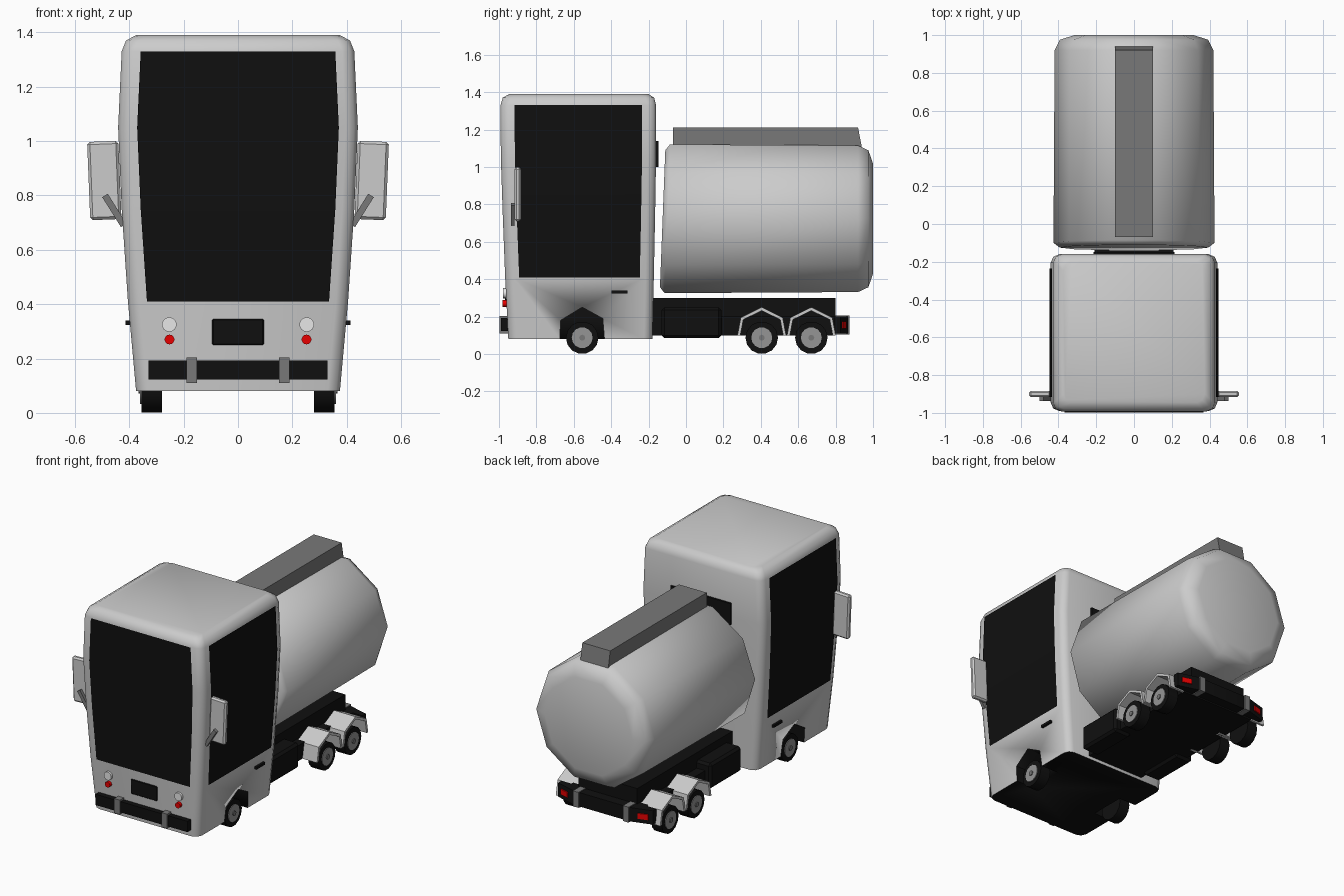
import bpy, bmesh, math
from mathutils import Matrix, Vector

if "Cube" in bpy.data.objects:
    bpy.data.objects.remove(bpy.data.objects["Cube"])


def material(name, r, g, b):
    m = bpy.data.materials.new(name)
    m.use_nodes = True
    m.diffuse_color = (r, g, b, 1)
    m.node_tree.nodes["Principled BSDF"].inputs["Base Color"].default_value = (r, g, b, 1)
    return m


BODY = material("light grey paint", 0.6, 0.6, 0.6)
BLACK = material("black", 0.005, 0.005, 0.005)
GREY = material("dark grey", 0.19, 0.19, 0.19)
HUB = material("hub grey", 0.3, 0.3, 0.3)
LAMP = material("lamp white", 0.85, 0.85, 0.85)
RED = material("lamp red", 0.8, 0.0, 0.0)


def finish(name, bm, *mats, angle=30):
    bmesh.ops.recalc_face_normals(bm, faces=bm.faces)
    me = bpy.data.meshes.new(name)
    bm.to_mesh(me)
    bm.free()
    for m in mats:
        me.materials.append(m)
    me.shade_smooth()
    me.set_sharp_from_angle(angle=math.radians(angle))
    ob = bpy.data.objects.new(name, me)
    bpy.context.scene.collection.objects.link(ob)
    return ob


def box(name, centre, size, mat, bevel=0, rot=0, axis='Z'):
    bm = bmesh.new()
    bmesh.ops.create_cube(bm, size=1)
    bmesh.ops.scale(bm, vec=size, verts=bm.verts)
    if bevel:
        bmesh.ops.bevel(bm, geom=bm.edges[:], offset=bevel, segments=1, affect='EDGES')
    bm.transform(Matrix.Translation(centre) @ Matrix.Rotation(rot, 4, axis))
    return finish(name, bm, mat)


def disc(name, centre, radius, depth, axis, mat, sides=14):
    bm = bmesh.new()
    bmesh.ops.create_cone(bm, cap_ends=True, segments=sides, radius1=radius, radius2=radius, depth=depth)
    turn = Vector((0, 0, 1)).rotation_difference(Vector(axis)).to_matrix().to_4x4()
    bm.transform(Matrix.Translation(centre) @ turn)
    return finish(name, bm, mat)


def loft(rings, caps=True):
    bm = bmesh.new()
    rows = [[bm.verts.new(p) for p in ring] for ring in rings]
    n = len(rows[0])
    for a, b in zip(rows, rows[1:]):
        for i in range(n if caps else n - 1):
            j = (i + 1) % n
            bm.faces.new((a[i], a[j], b[j], b[i]))
    if caps:
        bm.faces.new(rows[0])
        bm.faces.new(rows[-1])
    return bm


def prism_x(pts, a, b):
    return loft([[(x, y, z) for y, z in pts] for x in (a, b)])


def prism_z(pts, a, b):
    return loft([[(x, y, z) for x, y in pts] for z in (a, b)])


# Cab shell: height, half width, front y, back y
CAB = [(0.08, 0.375, -0.95, -0.18), (0.41, 0.405, -0.967, -0.172), (0.75, 0.428, -0.98, -0.165),
       (1.05, 0.441, -0.99, -0.16), (1.33, 0.428, -0.992, -0.16), (1.37, 0.412, -0.98, -0.17),
       (1.39, 0.375, -0.945, -0.2)]


def cab_ring(z, w, f, b, c=0.045):
    quarter = [(0, c), (c * 0.3, c * 0.3), (c, 0)]
    corners = [(-1, f, 1, False), (1, f, 1, True), (1, b, -1, False), (-1, b, -1, True)]
    ring = []
    for sx, y, sy, flip in corners:
        for dx, dy in (quarter[::-1] if flip else quarter):
            ring.append((sx * (w - dx), y + sy * dy, z))
    return ring


bm = loft([cab_ring(*s) for s in CAB])
bm.faces.ensure_lookup_table()
bm.normal_update()
for f in bm.faces:
    f.material_index = int(all(v.co.z < 0.09 for v in f.verts))
cab = finish("cab_shell", bm, BODY, BLACK, angle=50)

# Wheel arches cut into the cab sides
ARCH = [(-0.122, 0.04), (-0.115, 0.18), (0, 0.25), (0.11, 0.19), (0.122, 0.04)]
FRONT_AXLE = -0.555
for s in (-1, 1):
    bm = prism_x([(FRONT_AXLE + y, z) for y, z in ARCH], s * 0.25, s * 0.6)
    for f in bm.faces:
        f.material_index = 1
    cutter = finish("arch_cutter", bm, BODY, BLACK)
    cutter.hide_render = True
    mod = cab.modifiers.new("arch", 'BOOLEAN')
    mod.operation, mod.solver, mod.object = 'DIFFERENCE', 'EXACT', cutter
    bpy.context.view_layer.objects.active = cab
    bpy.ops.object.modifier_apply(modifier=mod.name)
    bpy.data.objects.remove(cutter)

# Windows follow the cab shell as thin plates
PANE = CAB[1:5]
bm = loft([[(-w + 0.07, f - 0.006, z), (w - 0.07, f - 0.006, z)] for z, w, f, b in PANE], caps=False)
finish("windscreen", bm, BLACK)
for s, side in ((1, "left"), (-1, "right")):
    bm = loft([[(s * (w + 0.006), f + 0.075, z), (s * (w + 0.006), b - 0.075, z)]
               for z, w, f, b in PANE], caps=False)
    finish(side + "_window", bm, BLACK)
box("rear_window", (0, -0.157, 1.07), (0.43, 0.02, 0.14), BLACK)

# Front trim
box("front_panel", (0, -0.962, 0.298), (0.19, 0.012, 0.096), BLACK, 0.004)
box("front_bumper", (0, -0.965, 0.157), (0.66, 0.05, 0.07), BLACK)

# Tank: ten-sided barrel with rounded ends (y, radius, lean)
TANK_Z = 0.723
PROFILE = [(-0.125, 0.385, 0.015), (-0.1, 0.418, 0.015), (0.92, 0.412, 0), (0.975, 0.385, 0), (1.0, 0.31, 0)]
rings = []
for y, r, lean in PROFILE:
    angles = [math.tau * i / 10 for i in range(10)]
    rings.append([(1.02 * r * math.cos(a), y + lean * math.sin(a), TANK_Z + r * math.sin(a)) for a in angles])
finish("tank", loft(rings), BODY, angle=60)
finish("tank_walkway", prism_x([(-0.07, 1.08), (0.945, 1.08), (0.92, 1.21), (-0.07, 1.21)], -0.1, 0.1), GREY)

# Chassis and rear bumper
box("chassis", (0, 0.31, 0.2), (0.42, 0.98, 0.2), BLACK)
box("rear_underbody", (0, 0.495, 0.15), (0.54, 0.61, 0.1), BLACK)
plan = [(-0.34, 0.79), (0.34, 0.79), (0.34, 0.825), (0.2, 0.865), (-0.2, 0.865), (-0.34, 0.825)]
finish("rear_bumper", prism_z(plan, 0.11, 0.2), BLACK)


def wheel(name, s, y):
    x = s * 0.318
    disc(name + "_tyre", (x, y, 0.087), 0.087, 0.075, (1, 0, 0), BLACK)
    disc(name + "_hub", (x + s * 0.036, y, 0.087), 0.056, 0.012, (1, 0, 0), HUB)
    disc(name + "_hub_cap", (x + s * 0.042, y, 0.087), 0.016, 0.012, (1, 0, 0), GREY, 8)


# Everything that repeats on both sides
FENDER = [(-0.13, 0.1), (-0.112, 0.195), (0, 0.25), (0.112, 0.195), (0.13, 0.1)]
for s, side in ((1, "left"), (-1, "right")):
    wheel(side + "_front_wheel", s, FRONT_AXLE)
    for place, y in (("middle", 0.405), ("rear", 0.67)):
        wheel(side + "_" + place + "_wheel", s, y)
        inner = [(u * 0.88, 0.1 + (v - 0.1) * 0.88) for u, v in reversed(FENDER)]
        bm = prism_x([(y + u, v) for u, v in FENDER + inner], s * 0.22, s * 0.375)
        finish(side + "_" + place + "_fender", bm, BODY)
    box(side + "_side_box", (s * 0.245, 0.03, 0.167), (0.13, 0.32, 0.165), BLACK, 0.015)
    disc(side + "_headlamp", (s * 0.253, -0.965, 0.325), 0.027, 0.025, (0, 1, 0), LAMP)
    disc(side + "_front_indicator", (s * 0.252, -0.965, 0.27), 0.018, 0.03, (0, 1, 0), RED)
    box(side + "_front_bracket", (s * 0.17, -0.968, 0.157), (0.04, 0.06, 0.094), GREY)
    box(side + "_rear_bracket", (s * 0.18, 0.835, 0.155), (0.04, 0.08, 0.1), GREY)
    box(side + "_tail_lamp", (s * 0.282, 0.843, 0.155), (0.065, 0.012, 0.035), RED, rot=-s * 0.28)
    box(side + "_door_handle", (s * 0.401, -0.355, 0.332), (0.025, 0.085, 0.016), BLACK)
    box(side + "_mirror", (s * 0.492, -0.9, 0.855), (0.115, 0.034, 0.288), BODY, 0.01, s * 0.04, 'Y')
    box(side + "_mirror_arm", (s * 0.455, -0.926, 0.745), (0.024, 0.02, 0.13), GREY, 0, s * 0.56, 'Y')
